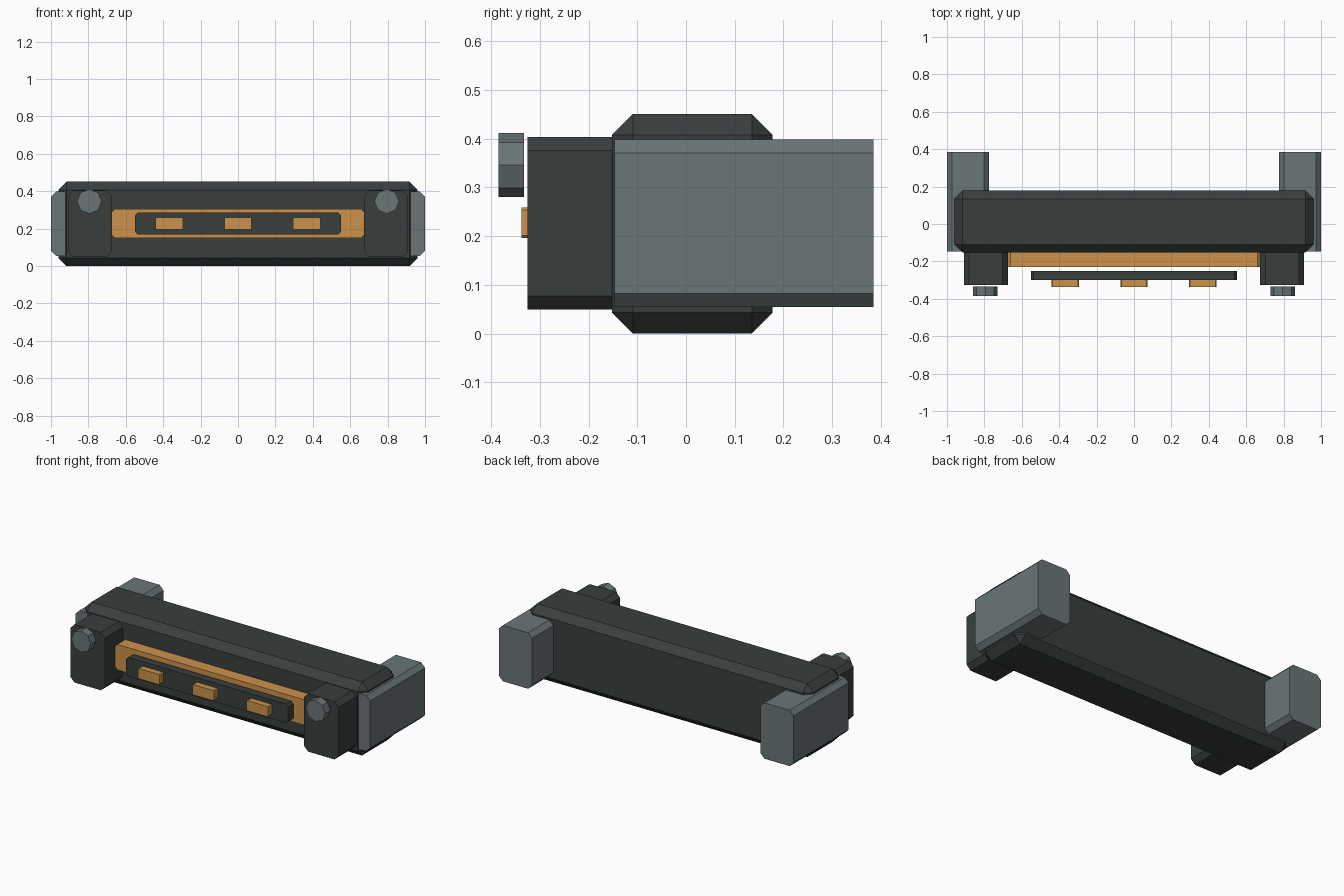
import bpy
import bmesh
import math
from mathutils import Matrix

default = bpy.data.objects.get("Cube")
if default:
    bpy.data.objects.remove(default, do_unlink=True)


def make_material(name, color):
    mat = bpy.data.materials.new(name)
    mat.use_nodes = True
    mat.diffuse_color = (*color, 1)
    mat.node_tree.nodes["Principled BSDF"].inputs["Base Color"].default_value = (*color, 1)
    return mat


charcoal = make_material("charcoal", (0.04, 0.049, 0.048))
steel = make_material("steel grey", (0.145, 0.18, 0.186))
amber = make_material("amber", (0.6, 0.29, 0.07))


def finish(bm, name, mat):
    mesh = bpy.data.meshes.new(name)
    bm.normal_update()
    bm.to_mesh(mesh)
    bm.free()
    mesh.materials.append(mat)
    obj = bpy.data.objects.new(name, mesh)
    bpy.context.collection.objects.link(obj)
    return obj


def block(name, mat, x, y, z, chamfer, all_edges=False):
    """Box between (min, max) ranges, chamfered on all edges or only those along y."""
    bm = bmesh.new()
    bmesh.ops.create_cube(bm, size=1)
    for v in bm.verts:
        v.co = [r[0] if c < 0 else r[1] for c, r in zip(v.co, (x, y, z))]
    edges = [e for e in bm.edges
             if all_edges or abs(e.verts[0].co.y - e.verts[1].co.y) > 1e-4]
    bmesh.ops.bevel(bm, geom=edges, offset=chamfer, segments=1,
                    affect='EDGES', profile=0.5)
    return finish(bm, name, mat)


def bolt(name, x, z, radius, y):
    """Octagonal bolt head with its axis along y."""
    bm = bmesh.new()
    place = (Matrix.Translation((x, sum(y) / 2, z))
             @ Matrix.Rotation(math.pi / 2, 4, 'X'))
    bmesh.ops.create_cone(bm, cap_ends=True, segments=8, radius1=radius,
                          radius2=radius, depth=y[1] - y[0], matrix=place)
    return finish(bm, name, steel)


# Main chamfered bar
block("main_bar", charcoal, (-0.96, 0.96), (-0.152, 0.178), (0, 0.451), 0.043, True)

# End brackets, front blocks and bolts on both sides
for side, s in (("left", 1), ("right", -1)):
    block(side + "_end_bracket", steel, sorted((0.775 * s, s)),
          (-0.147, 0.385), (0.055, 0.398), 0.027)
    block(side + "_front_block", charcoal, sorted((0.675 * s, 0.91 * s)),
          (-0.325, -0.145), (0.049, 0.404), 0.028)
    bolt(side + "_bolt", 0.795 * s, 0.346, 0.066, (-0.385, -0.333))

# Amber backing panel and the dark strip standing in front of it
block("amber_panel", amber, (-0.675, 0.675), (-0.23, -0.145), (0.15, 0.306), 0.016)
block("front_strip", charcoal, (-0.55, 0.55), (-0.3, -0.25), (0.17, 0.286), 0.014)

# Three indicator lights on the strip
for name, x in (("left", 0.368), ("centre", 0), ("right", -0.368)):
    block(name + "_light", amber, (x - 0.073, x + 0.073),
          (-0.338, -0.295), (0.196, 0.259), 0.005)
